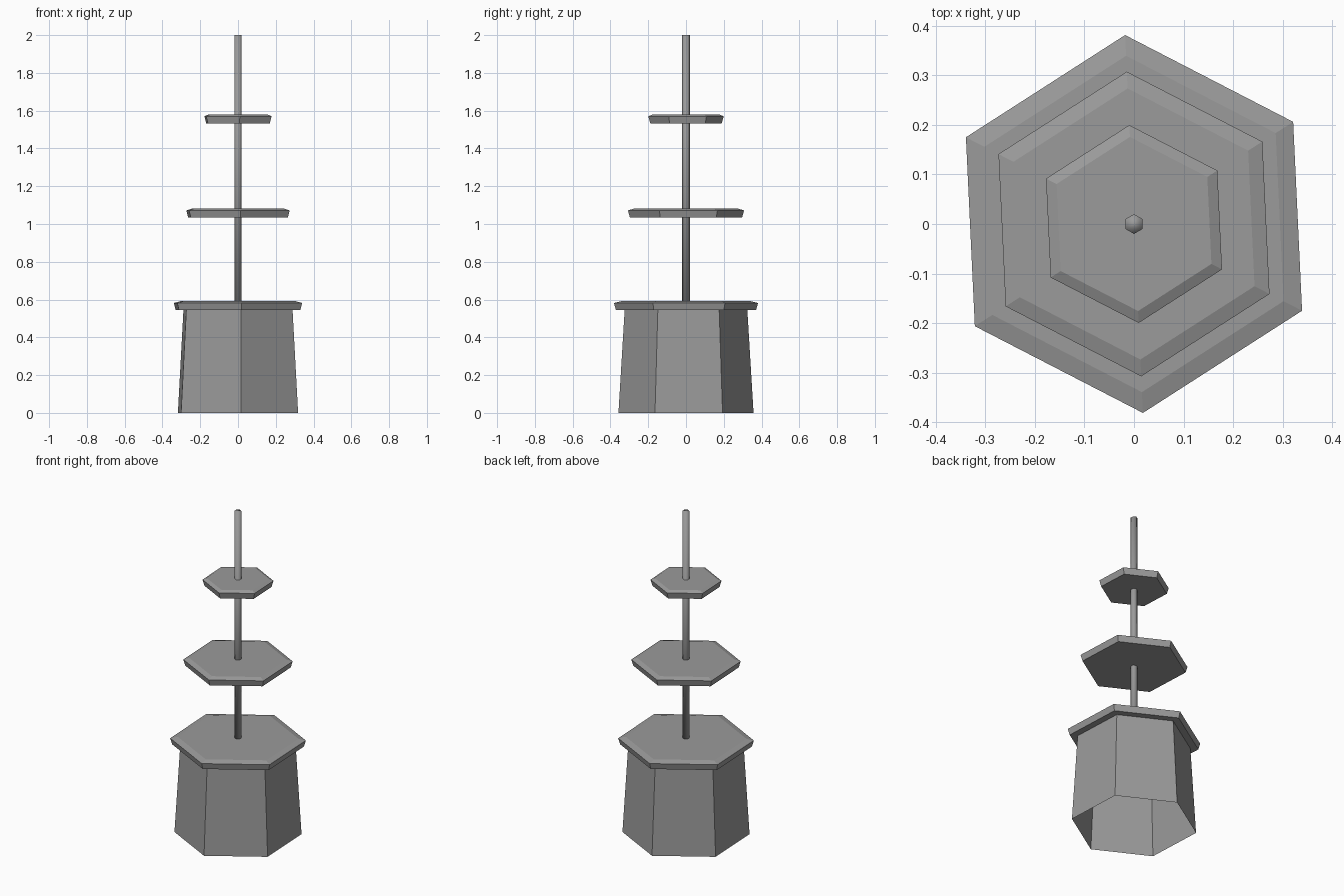
import bpy, bmesh, math

if "Cube" in bpy.data.objects:
    bpy.data.objects.remove(bpy.data.objects["Cube"])

TWIST = math.radians(92.7)  # direction of the first hexagon corner

GREY = bpy.data.materials.new("dark_grey")
GREY.diffuse_color = (0.325, 0.325, 0.325, 1)
GREY.use_nodes = True
GREY.node_tree.nodes["Principled BSDF"].inputs["Base Color"].default_value = GREY.diffuse_color


def hex_stack(name, rings, twist=TWIST, cap_bottom=True, cap_top=True, smooth=False):
    """Six-sided solid through (radius, z) rings."""
    bm = bmesh.new()
    loops = []
    for r, z in rings:
        loops.append([bm.verts.new((r * math.cos(twist + i * math.pi / 3),
                                    r * math.sin(twist + i * math.pi / 3), z))
                      for i in range(6)])
    for a, b in zip(loops, loops[1:]):
        for i in range(6):
            j = (i + 1) % 6
            bm.faces.new((a[i], a[j], b[j], b[i]))
    if cap_bottom:
        bm.faces.new(loops[0][::-1])
    if cap_top:
        bm.faces.new(loops[-1])
    for f in bm.faces:
        f.smooth = smooth
    me = bpy.data.meshes.new(name)
    bm.to_mesh(me)
    bm.free()
    me.materials.append(GREY)
    ob = bpy.data.objects.new(name, me)
    bpy.context.collection.objects.link(ob)
    return ob


# Tapered base, open underneath
hex_stack("base", [(0.358, 0), (0.325, 0.546)], cap_bottom=False, cap_top=False)

# Three trays with undercut rim and shallow bevelled top
for name, r, z, bevel in (("lower_tray", 0.382, 0.544, 0.042),
                          ("middle_tray", 0.308, 1.034, 0.034),
                          ("upper_tray", 0.2, 1.532, 0.024)):
    hex_stack(name, [(r - 0.011, z), (r, z + 0.038), (r - bevel, z + 0.048)])

# Central pole, smooth shaded
hex_stack("pole", [(0.02, 0.57), (0.02, 2.0)], twist=math.pi / 2, smooth=True)
